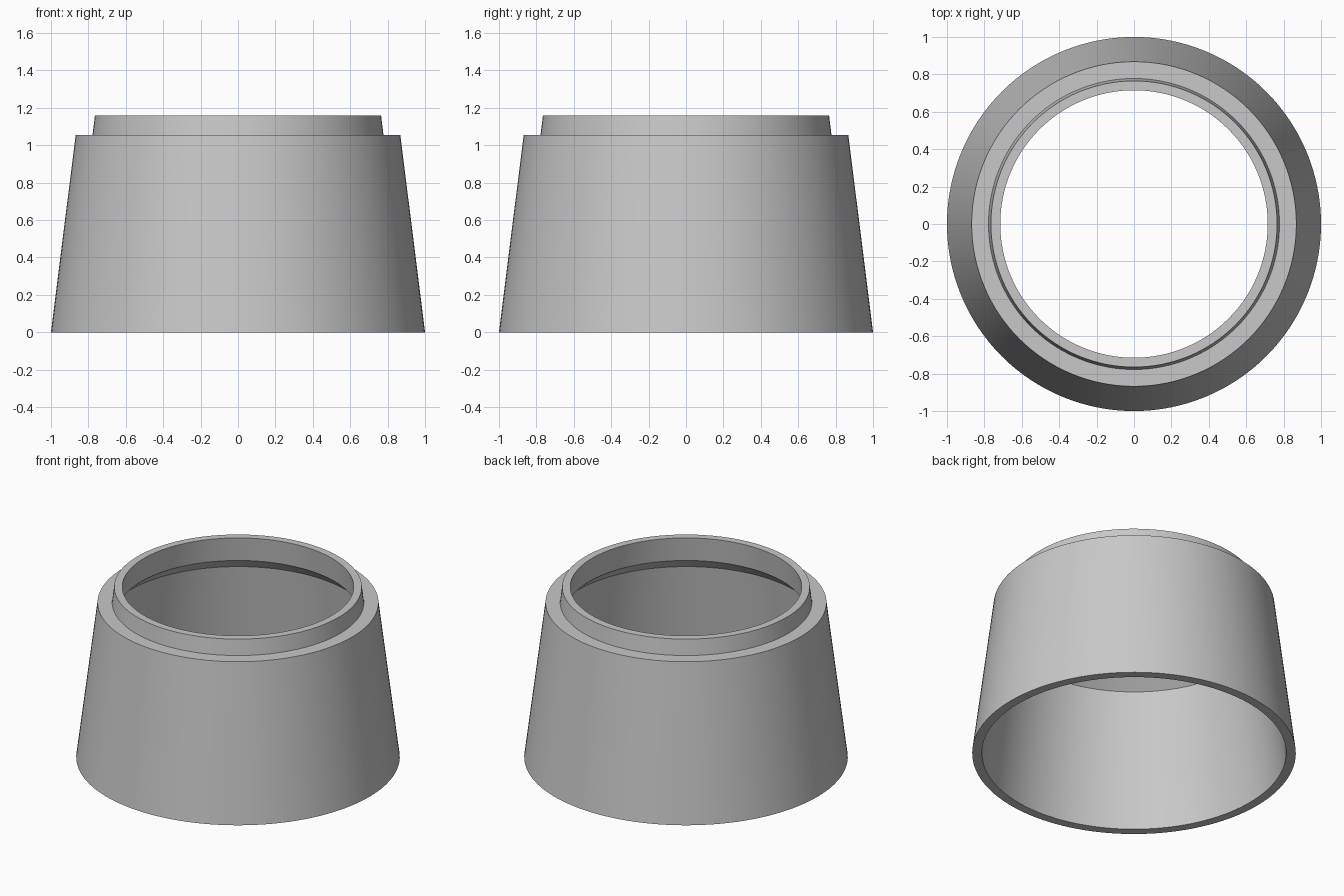
import bpy
import bmesh
from math import tau

cube = bpy.data.objects.get("Cube")
if cube:
    bpy.data.objects.remove(cube, do_unlink=True)

# Plain grey material
grey = bpy.data.materials.new("plain grey")
grey.use_nodes = True
colour = (0.58, 0.58, 0.58, 1)
grey.diffuse_color = colour
grey.node_tree.nodes["Principled BSDF"].inputs["Base Color"].default_value = colour


def lathe(name, profile, segments):
    """Spin a closed (radius, height) profile around the z axis."""
    bm = bmesh.new()
    verts = [bm.verts.new((r, 0, z)) for r, z in profile]
    edges = [bm.edges.new((a, b)) for a, b in zip(verts, verts[1:] + verts[:1])]
    bmesh.ops.spin(bm, geom=verts + edges, cent=(0, 0, 0), axis=(0, 0, 1),
                   angle=tau, steps=segments, use_merge=True)
    bmesh.ops.remove_doubles(bm, verts=bm.verts, dist=0.0001)
    bmesh.ops.recalc_face_normals(bm, faces=bm.faces)
    mesh = bpy.data.meshes.new(name)
    bm.to_mesh(mesh)
    bm.free()
    obj = bpy.data.objects.new(name, mesh)
    bpy.context.collection.objects.link(obj)
    mesh.materials.append(grey)
    return obj


# Hollow tapered collar: outer wall, shoulder, spigot, bore, chamfer, inner wall
collar = lathe("tapered_collar", [
    (1.0, 0), (0.868, 1.054), (0.778, 1.054), (0.765, 1.16),
    (0.715, 1.16), (0.735, 0.997), (0.825, 0.913), (0.94, 0),
], 128)

# Smooth round walls with crisp rims
bpy.ops.object.select_all(action="DESELECT")
collar.select_set(True)
bpy.context.view_layer.objects.active = collar
bpy.ops.object.shade_smooth_by_angle(angle=0.5)
